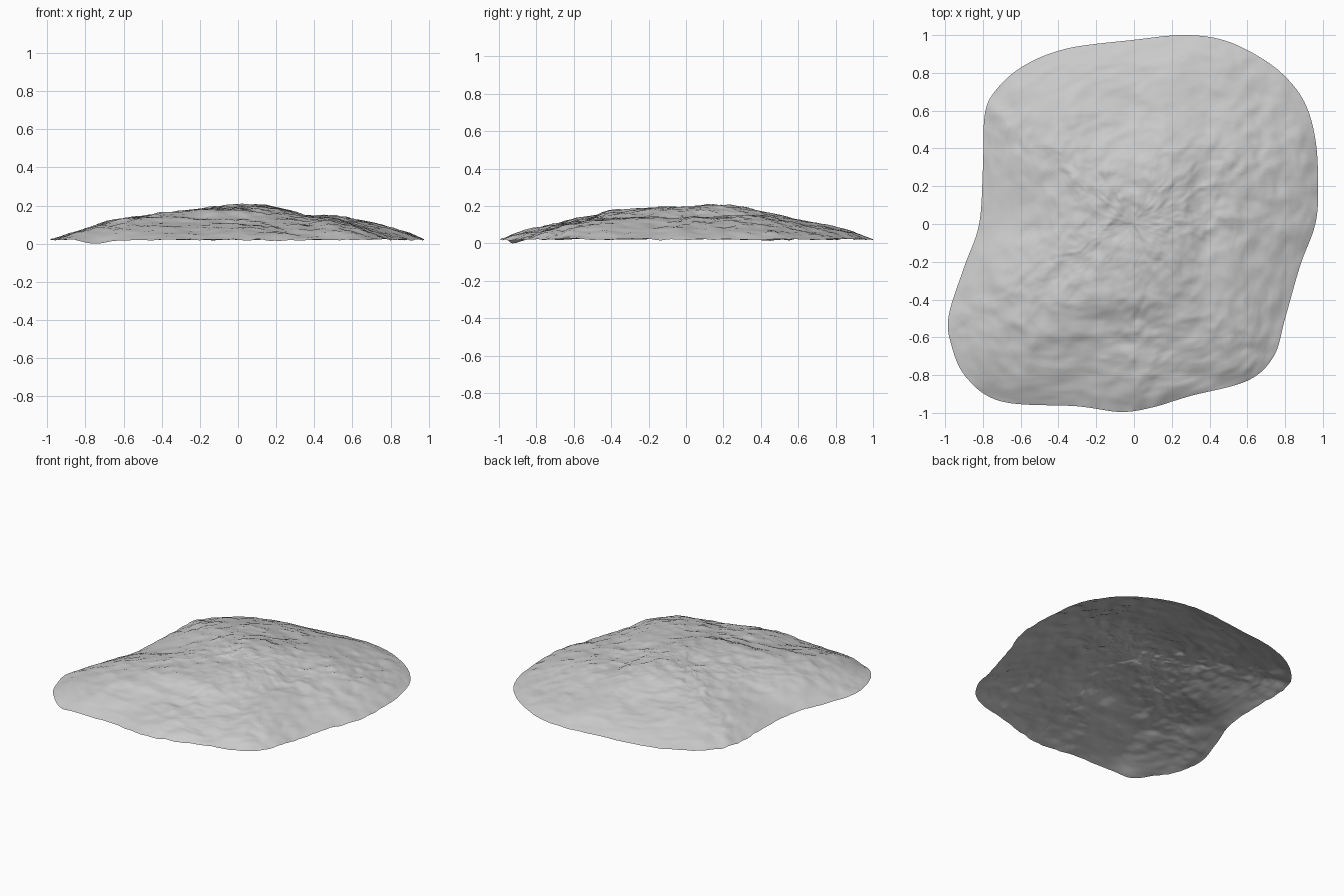
import bpy, bmesh, math
from mathutils import Vector, noise, geometry

if "Cube" in bpy.data.objects:
    bpy.data.objects.remove(bpy.data.objects["Cube"])

# plan outline of the rock mound, read counter-clockwise from the right side
OUTLINE = [(.975, .2), (.96, .45), (.9, .65), (.78, .8), (.62, .91), (.45, .98), (.25, 1),
           (0, .975), (-.35, .93), (-.58, .84), (-.73, .71), (-.79, .58), (-.8, .3), (-.82, 0),
           (-.9, -.23), (-.98, -.48), (-.97, -.63), (-.89, -.81), (-.7, -.94), (-.3, -.965),
           (-.07, -.995), (.1, -.97), (.3, -.91), (.6, -.83), (.74, -.7), (.8, -.5),
           (.88, -.22), (.96, 0)]
STEPS, RINGS = 8, 80


def smooth_outline():
    """Closed Catmull-Rom curve through the outline."""
    n, pts = len(OUTLINE), []
    for i in range(n):
        a, b, c, d = (Vector(OUTLINE[(i + k) % n]) for k in (-1, 0, 1, 2))
        for s in range(STEPS):
            t = s / STEPS
            pts.append(.5 * (2 * b + (c - a) * t + (2 * a - 5 * b + 4 * c - d) * t ** 2
                             + (3 * b - a - 3 * c + d) * t ** 3))
    return pts


def bump(x, y, cx, cy, rx, ry):
    return math.exp(-((x - cx) / rx) ** 2 - ((y - cy) / ry) ** 2)


def height(x, y, t):
    """Broad dome with a side ridge, a saddle and rocky noise fading at the rim."""
    p = Vector((x, y, 0))
    dome = .155 * (1 - t ** 2.2)
    dome += .02 * bump(x, y, .0, .2, .28, .25) + .02 * bump(x, y, .55, .3, .2, .2)
    dome -= .022 * bump(x, y, .36, .0, .1, .6)
    dome += .015 * bump(x, y, -.1, -.38, .3, .12)
    fade = 1 - t ** 6
    large = .022 * noise.noise(p * 2.6 + Vector((3, 7, 1))) * fade
    rough = .55 + .45 * noise.noise(p * 2 + Vector((9, 2, 4)))
    crag = (1 - 2 * abs(noise.noise(p * 7))) * .007 * fade
    fine = .012 * rough * noise.fractal(p * 11, .7, 2.1, 3)
    return .027 + dome + large + crag + fine


# rock mound: open shell of rings shrinking from the rim to the centre
rim = smooth_outline()
bm = bmesh.new()
rings = []
for r in range(RINGS, 0, -1):
    t, ring = r / RINGS, []
    for q in rim:
        x, y = q * t
        w = noise.noise_vector(Vector((x, y, 2)) * 11) * .009 * (1 - t ** 8)
        ring.append(bm.verts.new((x + w.x, y + w.y, height(x, y, t))))
    rings.append(ring)
n = len(rim)
for outer, inner in zip(rings, rings[1:]):
    for i in range(n):
        j = (i + 1) % n
        bm.faces.new((outer[i], outer[j], inner[j], inner[i]))
top = bm.verts.new((0, 0, height(0, 0, 0)))
for i in range(n):
    bm.faces.new((rings[-1][i], rings[-1][(i + 1) % n], top))

# one low spot of the rim touches the ground
for v in bm.verts:
    v.co.z = max(0, v.co.z - .022 * bump(v.co.x, v.co.y, -.76, -.93, .09, .09))
low = min(v.co.z for v in bm.verts)
for v in bm.verts:
    v.co.z -= low

mesh = bpy.data.meshes.new("rock_mound")
bm.to_mesh(mesh)
bm.free()
mesh.shade_smooth()
mound = bpy.data.objects.new("rock_mound", mesh)
bpy.context.collection.objects.link(mound)
